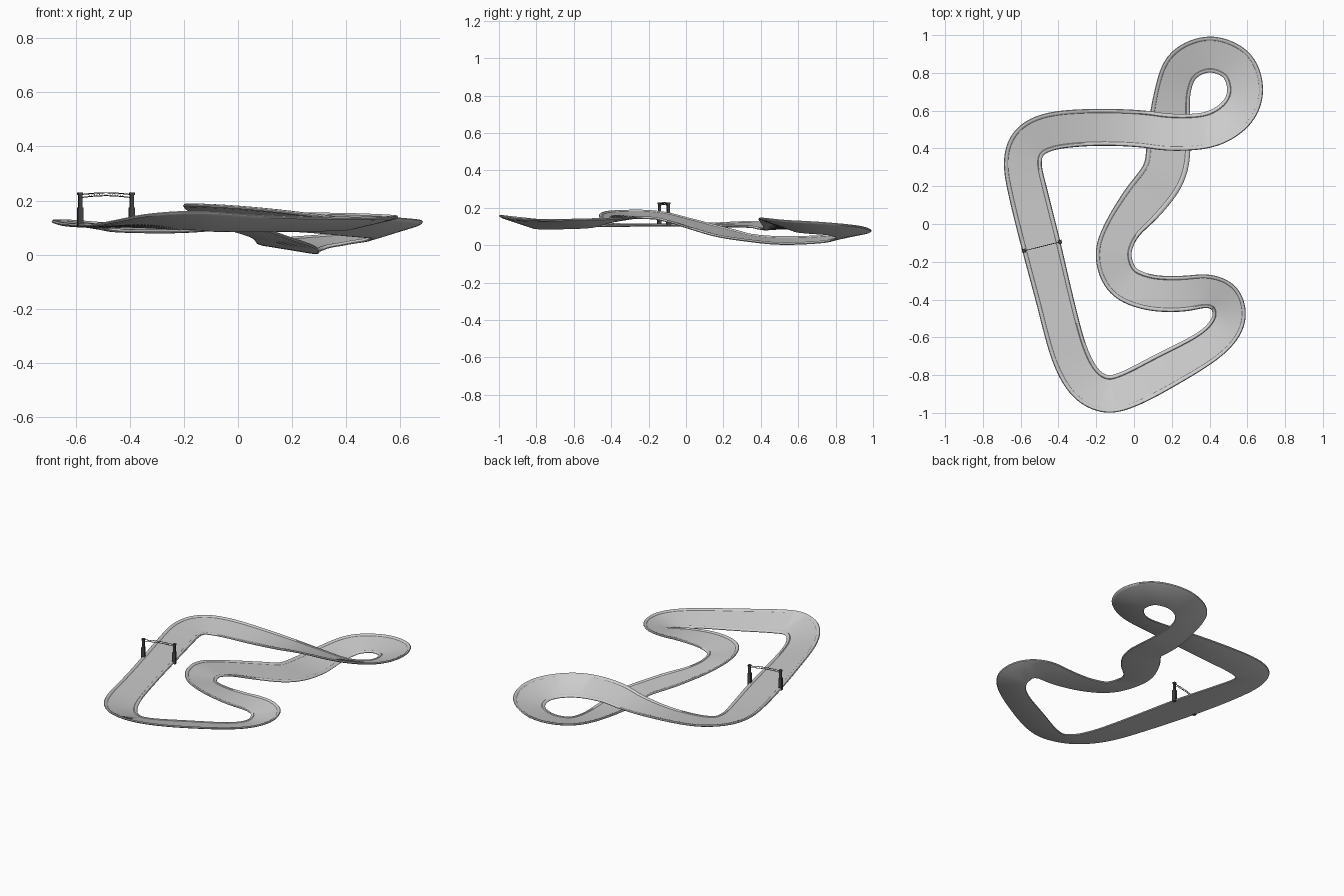
import bpy, bmesh, math
from mathutils import Vector

cube = bpy.data.objects.get("Cube")
if cube:
    bpy.data.objects.remove(cube, do_unlink=True)


def make_material(name, color):
    mat = bpy.data.materials.new(name)
    mat.use_nodes = True
    mat.diffuse_color = (*color, 1)
    shader = next(n for n in mat.node_tree.nodes if n.type == 'BSDF_PRINCIPLED')
    shader.inputs["Base Color"].default_value = (*color, 1)
    return mat


road_grey = make_material("road grey", (0.6, 0.6, 0.6))
gate_grey = make_material("gate dark grey", (0.06, 0.06, 0.06))


def finish(name, bm, material, angle=None):
    """Turn a bmesh into a named, coloured object."""
    bmesh.ops.recalc_face_normals(bm, faces=bm.faces)
    mesh = bpy.data.meshes.new(name)
    bm.to_mesh(mesh)
    bm.free()
    mesh.materials.append(material)
    obj = bpy.data.objects.new(name, mesh)
    bpy.context.collection.objects.link(obj)
    if angle:
        bpy.ops.object.select_all(action='DESELECT')
        obj.select_set(True)
        bpy.context.view_layer.objects.active = obj
        bpy.ops.object.shade_smooth_by_angle(angle=math.radians(angle))
    return obj


# Centre line by section: x, y, height, bank (rise of the left edge)
start_straight = [(-.49, -.12, .11, 0), (-.555, .14, .11, .005)]
northwest_corner = [(-.59, .32, .113, .012), (-.553, .433, .11, .016), (-.43, .493, .1, .012)]
bridge = [(-.2, .512, .093, .005), (.03, .505, .1, -.01), (.2, .485, .115, -.025)]
loop = [(.405, .5, .11, -.035), (.543, .587, .1, -.033), (.59, .71, .093, -.03),
        (.543, .843, .08, -.025), (.4, .9, .06, -.018), (.258, .838, .045, -.018),
        (.202, .69, .031, -.018)]
underpass = [(.185, .48, .027, -.018), (.165, .28, .05, -.014), (.05, .12, .09, -.008)]
middle_bend = [(-.06, -.02, .13, -.01), (-.11, -.16, .163, -.02), (-.06, -.3, .165, -.02),
               (.08, -.362, .16, -.012), (.25, -.37, .15, 0)]
east_hairpin = [(.39, -.355, .14, .01), (.483, -.4, .13, .015), (.5, -.515, .12, .02),
                (.4, -.64, .115, .022)]
south_corner = [(.15, -.783, .115, .025), (-.03, -.875, .12, .03), (-.15, -.9, .127, .033),
                (-.26, -.838, .123, .026), (-.345, -.68, .115, .014), (-.42, -.4, .11, .004)]
stations = []
for section, half_width in ((start_straight, .104), (northwest_corner, .1), (bridge, .098),
                            (loop, .095), (underpass, .116), (middle_bend, .095),
                            (east_hairpin, .088), (south_corner, .099)):
    stations += [Vector((*p, half_width)) for p in section]


def closed_spline(points, steps):
    """Smooth closed Catmull-Rom path through vectors of any size."""
    out, n = [], len(points)
    for i in range(n):
        a, b, c, d = (points[(i + k) % n] for k in (-1, 0, 1, 2))
        for s in range(steps):
            t = s / steps
            out.append((b * 2 + (c - a) * t + (a * 2 - b * 5 + c * 4 - d) * t ** 2
                        + (b * 3 - a - c * 3 + d) * t ** 3) * .5)
    return out


path = closed_spline(stations, 10)
for _ in range(8):
    path = [(path[i - 1] + p * 2 + path[(i + 1) % len(path)]) / 4 for i, p in enumerate(path)]

# Road cross-section: flat lane with a raised kerb along both edges
half_top = [(.78, 0), (.82, .004), (.89, .0055), (.96, .004), (1, -.001)]
half_under = [(.97, -.006), (.85, -.009)]
left_half = half_top + half_under
profile = left_half + [(-u, h) for u, h in reversed(left_half)]

bm = bmesh.new()
rings = []
for i, p in enumerate(path):
    ahead = path[(i + 1) % len(path)] - path[i - 1]
    left = Vector((-ahead[1], ahead[0], 0)).normalized()
    x, y, z, bank, width = p
    side = left * width + Vector((0, 0, bank))
    rings.append([bm.verts.new(Vector((x, y, z + h)) + side * u) for u, h in profile])
for i, ring in enumerate(rings):
    following = rings[(i + 1) % len(rings)]
    for k in range(len(ring)):
        m = (k + 1) % len(ring)
        bm.faces.new((ring[k], ring[m], following[m], following[k]))
finish("race_track", bm, road_grey, 35)

# Start gate: two stepped posts joined by an arched lattice beam
post_left, post_right = Vector((-.583, -.142, 0)), Vector((-.392, -.095, 0))
across = post_right - post_left
heading = math.atan2(across.y, across.x)


def box(name, center, size):
    bm = bmesh.new()
    bmesh.ops.create_cube(bm, size=1)
    bmesh.ops.scale(bm, vec=size, verts=bm.verts)
    obj = finish(name, bm, gate_grey)
    obj.location = center
    obj.rotation_euler.z = heading
    return obj


for side, foot in (("right", post_left), ("left", post_right)):
    for part, bottom, top, width in (("base", .1, .175, .02), ("upper", .175, .222, .014),
                                     ("cap", .22, .229, .018)):
        box(f"gate_post_{part}_{side}", foot + Vector((0, 0, (bottom + top) / 2)),
            (width, width, top - bottom))


def rod(name, points, radius):
    curve = bpy.data.curves.new(name, 'CURVE')
    curve.dimensions = '3D'
    curve.bevel_depth = radius
    curve.bevel_resolution = 0
    spline = curve.splines.new('POLY')
    spline.points.add(len(points) - 1)
    for point, co in zip(spline.points, points):
        point.co = (*co, 1)
    curve.materials.append(gate_grey)
    bpy.context.collection.objects.link(bpy.data.objects.new(name, curve))


def beam_point(t, height):
    return post_left + across * t + Vector((0, 0, height + .007 * math.sin(math.pi * t)))


count = 20
rod("gate_lower_beam", [beam_point(i / count, .211) for i in range(count + 1)], .0018)
rod("gate_upper_beam", [beam_point(i / count, .222) for i in range(count + 1)], .0018)
rod("gate_lattice", [beam_point(i / count, .222 if i % 2 else .211)
                     for i in range(3, count - 2)], .0012)
